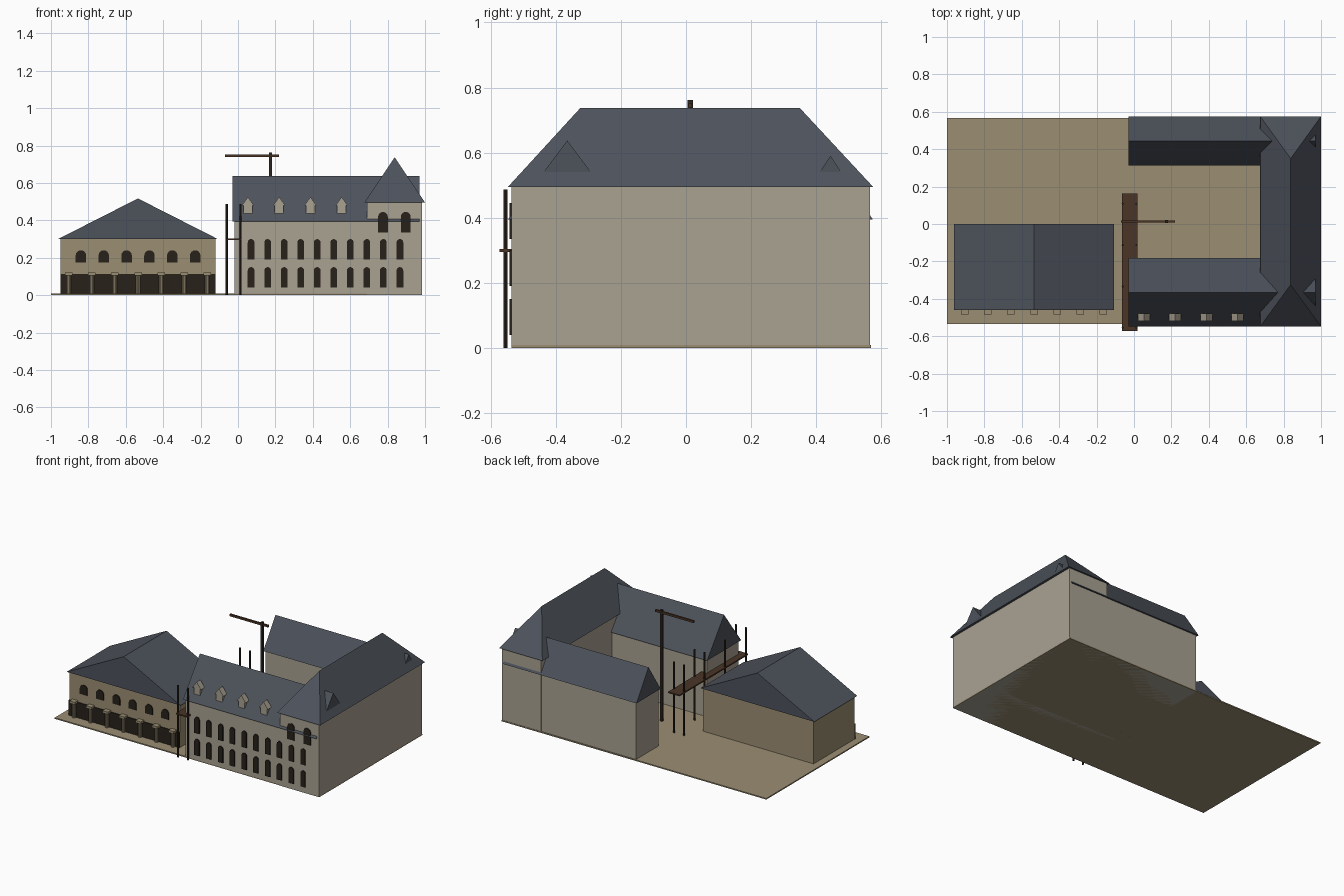
import bpy, bmesh, math
from mathutils import Vector

if "Cube" in bpy.data.objects:
    bpy.data.objects.remove(bpy.data.objects["Cube"])


def material(name, rgb):
    m = bpy.data.materials.new(name)
    m.diffuse_color = (*rgb, 1)
    m.use_nodes = True
    m.node_tree.nodes["Principled BSDF"].inputs["Base Color"].default_value = m.diffuse_color
    return m


STONE = material("pale_stone", (0.40, 0.36, 0.29))
TAN = material("tan_stone", (0.33, 0.27, 0.17))
SLATE = material("slate", (0.075, 0.085, 0.105))
DARK = material("dark_opening", (0.02, 0.015, 0.01))
TIMBER = material("timber", (0.07, 0.035, 0.02))
IRON = material("dark_iron", (0.03, 0.022, 0.016))


def finish(name, bm, mat):
    bmesh.ops.recalc_face_normals(bm, faces=bm.faces[:])
    me = bpy.data.meshes.new(name)
    bm.to_mesh(me)
    bm.free()
    me.materials.append(mat)
    ob = bpy.data.objects.new(name, me)
    bpy.context.collection.objects.link(ob)
    return ob


def prism(name, points, direction, mat):
    """Extrude a planar outline along a direction."""
    bm = bmesh.new()
    face = bm.faces.new([bm.verts.new(p) for p in points])
    out = bmesh.ops.extrude_face_region(bm, geom=[face])
    verts = [v for v in out["geom"] if isinstance(v, bmesh.types.BMVert)]
    bmesh.ops.translate(bm, verts=verts, vec=Vector(direction))
    return finish(name, bm, mat)


def box(name, x0, x1, y0, y1, z0, z1, mat):
    return prism(name, [(x0, y0, z0), (x1, y0, z0), (x1, y1, z0), (x0, y1, z0)],
                 (0, 0, z1 - z0), mat)


def cylinder(name, x, y, z0, z1, r, mat, sides=8):
    pts = [(x + r * math.cos(2 * math.pi * i / sides),
            y + r * math.sin(2 * math.pi * i / sides), z0) for i in range(sides)]
    return prism(name, pts, (0, 0, z1 - z0), mat)


def arch_window(name, x, y, z0, z1, w, depth=0.012):
    """Round-headed dark opening standing just proud of the wall."""
    r = w / 2
    pts = [(x - r, y, z0), (x + r, y, z0)]
    pts += [(x + r * math.cos(math.pi * i / 8), y, z1 - r + r * math.sin(math.pi * i / 8))
            for i in range(9)]
    return prism(name, pts, (0, depth, 0), DARK)


def gable_x(name, x0, x1, y0, y1, z0, z1):
    return prism(name, [(x0, y0, z0), (x0, y1, z0), (x0, (y0 + y1) / 2, z1)],
                 (x1 - x0, 0, 0), SLATE)


# Ground slab
box("ground_slab", -1.0, 0.985, -0.535, 0.568, 0, 0.008, TAN)

# Three wings around the courtyard
box("front_wing_walls", -0.02, 0.97, -0.535, -0.195, 0, 0.40, STONE)
gable_x("front_wing_roof", -0.03, 0.97, -0.547, -0.183, 0.395, 0.637)
box("back_wing_walls", -0.02, 0.97, 0.325, 0.563, 0, 0.40, STONE)
gable_x("back_wing_roof", -0.03, 0.97, 0.314, 0.574, 0.395, 0.59)
box("side_wing_walls", 0.69, 0.985, -0.537, 0.565, 0, 0.495, STONE)

# Hipped roof of the side wing
bm = bmesh.new()
for p in [(0.675, -0.547, 0.495), (1.0, -0.547, 0.495), (1.0, 0.575, 0.495),
          (0.675, 0.575, 0.495), (0.8375, -0.325, 0.737), (0.8375, 0.35, 0.737)]:
    bm.verts.new(p)
bm.verts.ensure_lookup_table()
for f in [(0, 1, 2, 3), (0, 1, 4), (1, 2, 5, 4), (2, 3, 5), (3, 0, 4, 5)]:
    bm.faces.new([bm.verts[i] for i in f])
finish("side_wing_roof", bm, SLATE)

# Front windows in two rows, and the taller pair above
for i in range(10):
    x = 0.07 + i * 0.0884
    arch_window("lower_window", x, -0.543, 0.04, 0.15, 0.036)
    arch_window("upper_window", x, -0.543, 0.19, 0.30, 0.036)
for x in (0.775, 0.897):
    arch_window("tall_window", x, -0.543, 0.335, 0.445, 0.052)

# Dormers
for i in range(4):
    x = 0.053 + i * 0.167
    box("dormer_body", x - 0.024, x + 0.024, -0.515, -0.48, 0.43, 0.485, STONE)
    prism("dormer_gable", [(x - 0.032, -0.518, 0.48), (x + 0.032, -0.518, 0.48),
                           (x, -0.518, 0.525)], (0, 0.04, 0), STONE)

# Market hall with gabled roof, dark arcade, columns and windows
box("hall_walls", -0.95, -0.12, -0.45, -0.01, 0, 0.305, TAN)
prism("hall_roof", [(-0.962, -0.46, 0.30), (-0.108, -0.46, 0.30), (-0.535, -0.46, 0.517)],
      (0, 0.46, 0), SLATE)
box("hall_arcade_shadow", -0.95, -0.12, -0.456, -0.44, 0, 0.112, DARK)
for i in range(7):
    x = -0.905 + i * 0.1235
    cylinder("column_shaft", x, -0.463, 0, 0.108, 0.012, TAN, 10)
    box("column_capital", x - 0.02, x + 0.02, -0.483, -0.443, 0.106, 0.122, TAN)
for i in range(6):
    arch_window("hall_window", -0.84 + i * 0.1222, -0.456, 0.175, 0.24, 0.056)

# Scaffold between the buildings
box("scaffold_deck", -0.065, 0.02, -0.573, 0.163, 0.295, 0.304, TIMBER)
for i in range(4):
    for x in (-0.06, 0.014):
        cylinder("scaffold_pole", x, -0.555 + i * 0.221, 0, 0.487, 0.006, IRON, 8)

# Courtyard crane
box("crane_mast", 0.166, 0.182, 0.005, 0.021, 0, 0.762, IRON)
box("crane_jib", -0.07, 0.22, 0.007, 0.019, 0.738, 0.752, TIMBER)
